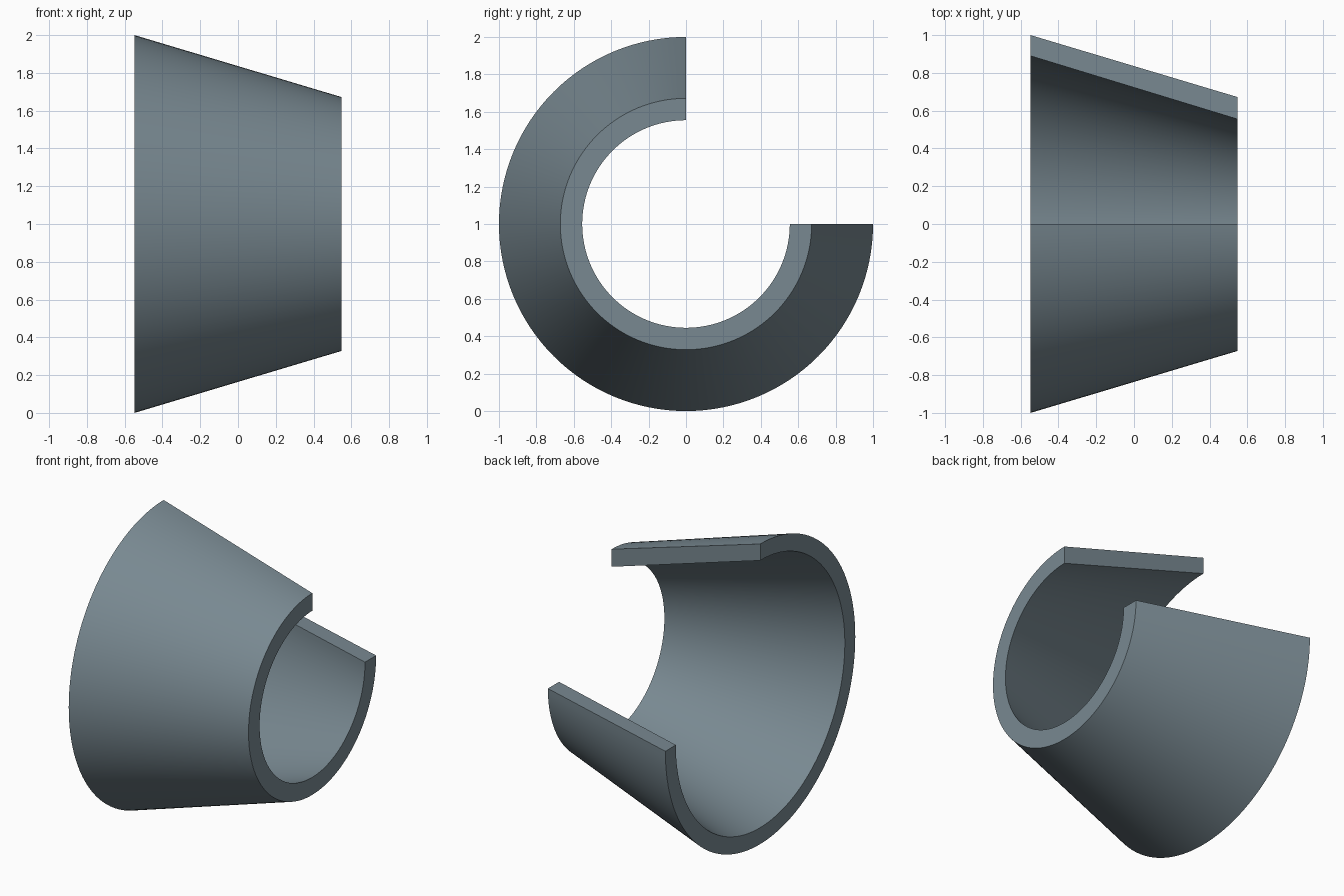
import bpy, bmesh, math

if "Cube" in bpy.data.objects:
    bpy.data.objects.remove(bpy.data.objects["Cube"])

SEGMENTS = 96
# Wall cross-section as (x, radius) around the horizontal x axis
PROFILE = [(-0.548, 1.0), (0.548, 0.672), (0.548, 0.555), (-0.548, 0.89)]

mat = bpy.data.materials.new("slate grey")
mat.diffuse_color = (0.19, 0.25, 0.285, 1)
mat.use_nodes = True
mat.node_tree.nodes["Principled BSDF"].inputs["Base Color"].default_value = mat.diffuse_color

# Three-quarter conical shell, open in the upper back quadrant
bm = bmesh.new()
rings = []
for i in range(SEGMENTS + 1):
    a = math.pi / 2 + 1.5 * math.pi * i / SEGMENTS
    rings.append([bm.verts.new((x, r * math.cos(a), 1 + r * math.sin(a)))
                  for x, r in PROFILE])
for r0, r1 in zip(rings, rings[1:]):
    for k in range(4):
        n = (k + 1) % 4
        bm.faces.new((r0[k], r0[n], r1[n], r1[k]))

# Flat cut ends
bm.faces.new(rings[0])
bm.faces.new(rings[-1])
bmesh.ops.recalc_face_normals(bm, faces=bm.faces)

mesh = bpy.data.meshes.new("conical_shell")
bm.to_mesh(mesh)
bm.free()
mesh.materials.append(mat)
shell = bpy.data.objects.new("conical_shell", mesh)
bpy.context.collection.objects.link(shell)

# Smooth curved walls, crisp edges
bpy.context.view_layer.objects.active = shell
shell.select_set(True)
bpy.ops.object.shade_smooth_by_angle(angle=math.radians(30))
